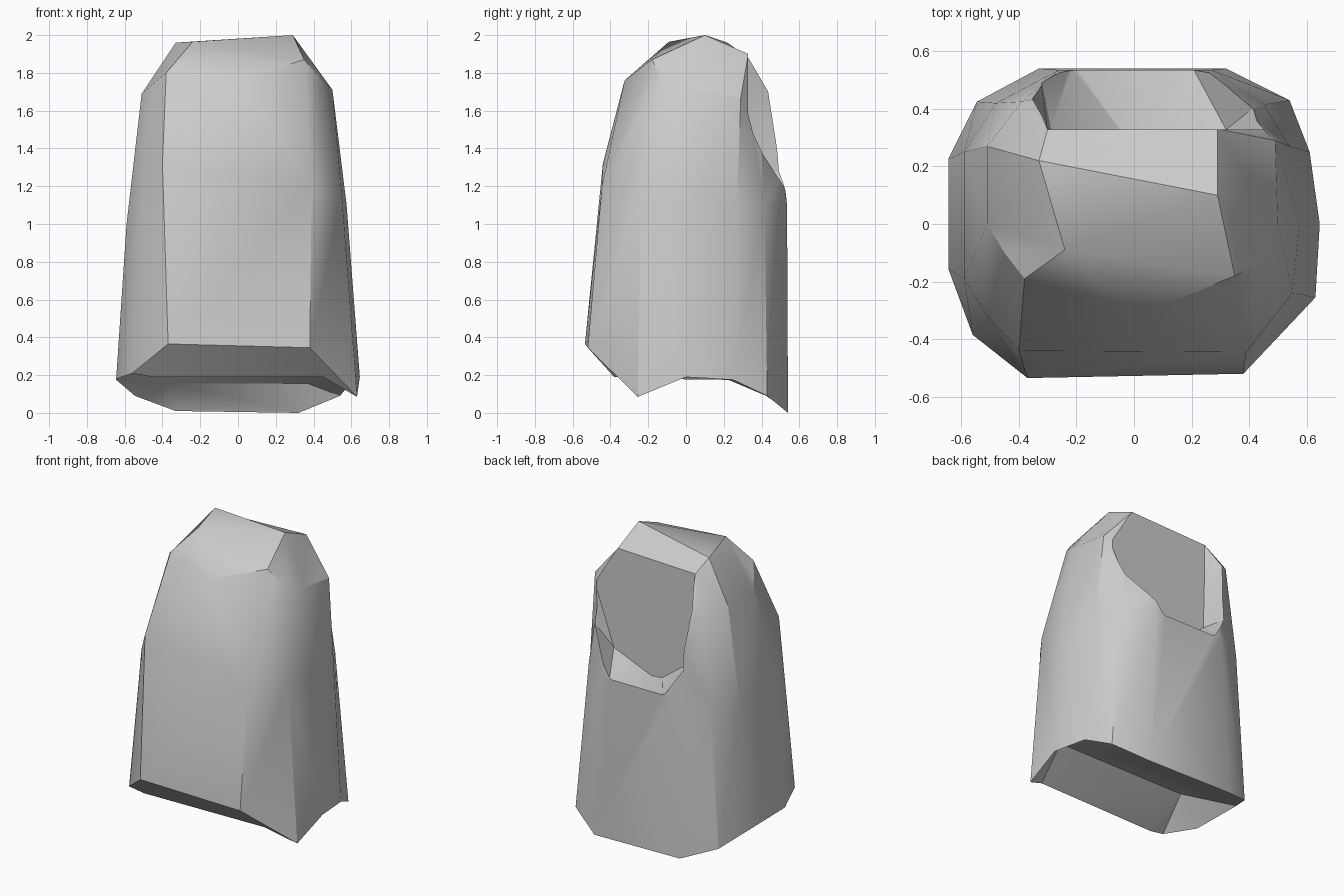
import bpy, bmesh, math

if "Cube" in bpy.data.objects:
    bpy.data.objects.remove(bpy.data.objects["Cube"], do_unlink=True)

# Single stone grey
grey = bpy.data.materials.new("stone_grey")
grey.use_nodes = True
colour = (0.6, 0.6, 0.6, 1)
grey.diffuse_color = colour
grey.node_tree.nodes["Principled BSDF"].inputs["Base Color"].default_value = colour


def make_object(name, bm):
    bmesh.ops.triangulate(bm, faces=[f for f in bm.faces if len(f.verts) > 3])
    bmesh.ops.recalc_face_normals(bm, faces=bm.faces)
    mesh = bpy.data.meshes.new(name)
    bm.to_mesh(mesh)
    bm.free()
    mesh.materials.append(grey)
    obj = bpy.data.objects.new(name, mesh)
    bpy.context.collection.objects.link(obj)
    return obj


def add_ring(bm, points):
    return [bm.verts.new(p) for p in points]


def bridge(bm, low, high, skip=()):
    n = len(low)
    for i in range(n):
        if i not in skip:
            j = (i + 1) % n
            bm.faces.new((low[i], low[j], high[j], high[i]))


# Body: three uneven rings, counter-clockwise from the front right corner
bm = bmesh.new()
B = add_ring(bm, [
    (-.37, -.535, .365), (.38, -.52, .345), (.63, -.255, .085), (.645, 0, .19),
    (.61, .25, .175), (.54, .43, .09), (.32, .54, 0), (-.33, .54, .01),
    (-.545, .425, .09), (-.645, .225, .175), (-.645, -.155, .18), (-.56, -.385, .21)])
M = add_ring(bm, [
    (-.4, -.44, 1.32), (.39, -.445, 1.2), (.55, -.24, 1.15), (.575, 0, 1.1),
    (.54, .27, 1.1), (.45, .415, 1.1), (.27, .535, 1.1), (-.26, .535, 1.1),
    (-.48, .42, 1.1), (-.59, .25, 1), (-.59, -.19, 1), (-.51, -.32, 1.15)])
S = add_ring(bm, [
    (-.38, -.19, 1.8), (.35, -.18, 1.87), (.44, -.13, 1.77), (.5, 0, 1.71),
    (.49, .29, 1.67), (.39, .385, 1.6), (.22, .47, 1.65), (-.22, .47, 1.7),
    (-.39, .425, 1.7), (-.51, .27, 1.69), (-.51, 0, 1.69), (-.45, -.1, 1.74)])
bridge(bm, B, M)
bridge(bm, M, S, skip=(0,))

# Faceted crown
brow, peak_r, peak_l, back_l, back_r, ridge = add_ring(bm, [
    (0, -.325, 1.76), (-.24, -.09, 1.965), (.29, .1, 2),
    (.29, .33, 1.9), (-.3, .33, 1.88), (-.33, .22, 1.96)])
crown = [
    (M[0], M[1], brow), (M[1], S[1], brow), (M[0], brow, S[0]),
    (S[0], brow, peak_r), (peak_r, brow, S[1]), (peak_r, S[1], peak_l),
    (peak_r, peak_l, ridge), (ridge, peak_l, back_l, back_r),
    (S[1], S[2], peak_l), (S[2], S[3], peak_l), (S[3], S[4], back_l, peak_l),
    (S[4], S[5], back_l), (S[5], S[6], back_l), (S[6], S[7], back_r, back_l),
    (S[7], S[8], back_r), (S[8], S[9], ridge, back_r), (S[9], S[10], ridge),
    (S[10], peak_r, ridge), (S[10], S[11], peak_r), (S[11], S[0], peak_r)]

# Underside: front bevel down to a lip, then a hollow with a steep rear wall
lip_r, lip_l, roof_l, roof_r, rear_l, rear_r = add_ring(bm, [
    (-.45, -.38, .19), (.45, -.36, .19), (.49, -.13, .36), (-.49, -.13, .36),
    (.37, .46, .155), (-.37, .46, .155)])
under = [
    (B[0], B[1], lip_l, lip_r), (B[1], B[2], lip_l), (B[0], lip_r, B[11]),
    (lip_r, lip_l, roof_l, roof_r), (lip_l, B[2], roof_l), (B[2], B[3], roof_l),
    (B[11], lip_r, roof_r), (B[10], B[11], roof_r), (B[9], B[10], roof_r),
    (roof_r, roof_l, rear_l, rear_r), (B[3], B[4], roof_l),
    (B[4], rear_l, roof_l), (B[9], roof_r, rear_r), (B[4], B[5], rear_l),
    (B[8], B[9], rear_r), (B[5], B[6], rear_l), (B[7], B[8], rear_r),
    (rear_l, B[6], B[7], rear_r)]
for face in crown + under:
    bm.faces.new(face)
body = make_object("stone_body", bm)

# Notch cutter: an opening in the upper back, its floor tapering inward
bm = bmesh.new()
inner = add_ring(bm, [(x, .328, z) for x, z in [
    (-.05, 1.1), (.03, 1.09), (.32, 1.21), (.6, 2),
    (.6, 2.2), (-.3, 2.2), (-.3, 1.7), (-.29, 1.28)]])
outer = add_ring(bm, [(x, .55, z) for x, z in [
    (-.21, 1.1), (.2, 1.1), (.32, 1.28), (.6, 1.72),
    (.6, 2.2), (-.39, 2.2), (-.41, 1.7), (-.33, 1.28)]])
bridge(bm, inner, outer)
bm.faces.new(inner)
bm.faces.new(outer)
cutter = make_object("notch_cutter", bm)
cutter.hide_render = True
cutter.hide_set(True)

cut = body.modifiers.new("back_notch", 'BOOLEAN')
cut.operation = 'DIFFERENCE'
cut.solver = 'EXACT'
cut.object = cutter
bpy.context.view_layer.objects.active = body
body.select_set(True)
bpy.ops.object.modifier_apply(modifier=cut.name)
bpy.data.objects.remove(cutter, do_unlink=True)
bpy.ops.object.shade_smooth_by_angle(angle=math.radians(30))
